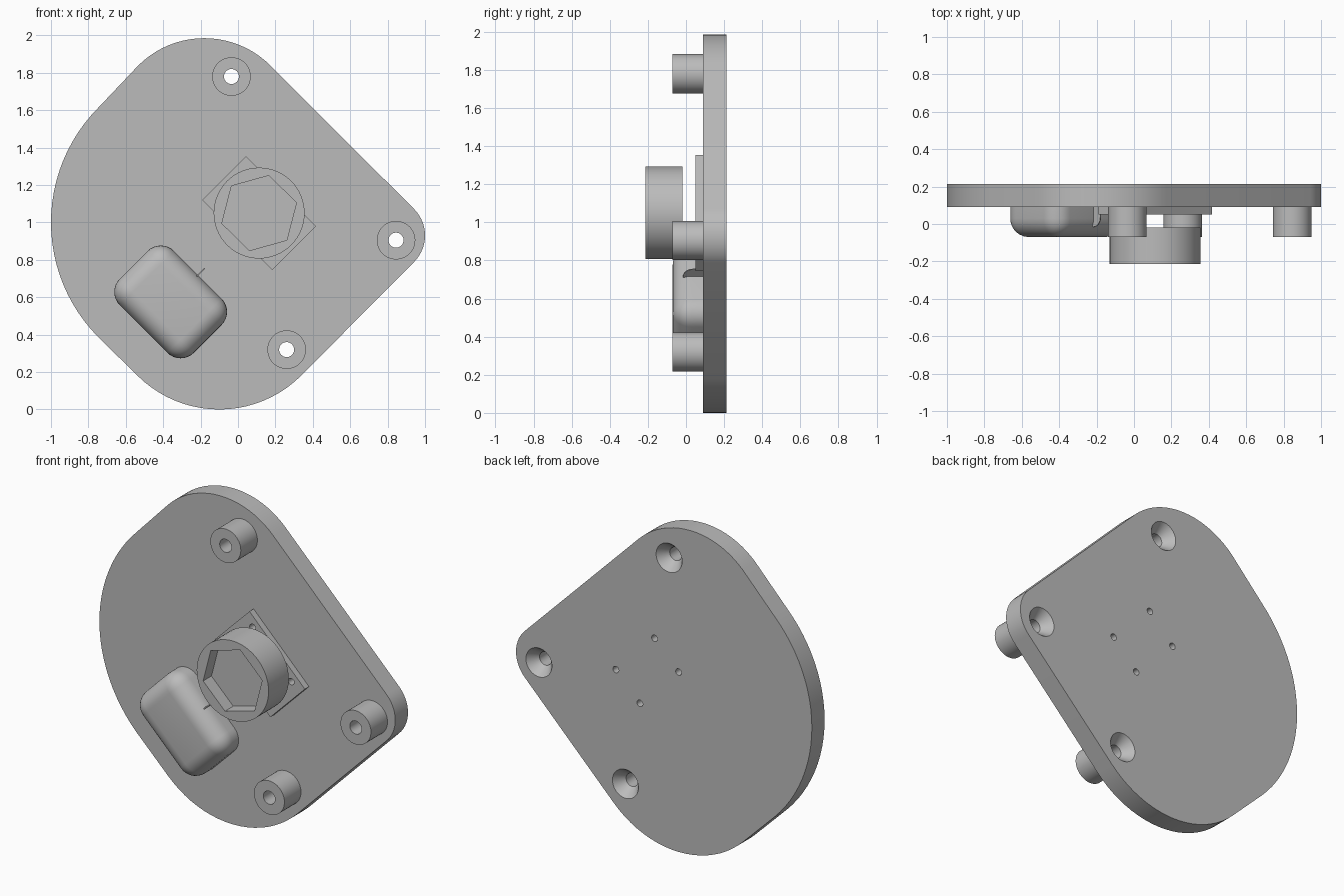
import bpy
import bmesh
from math import cos, sin, radians, pi, sqrt
from mathutils import Matrix, Vector

old = bpy.data.objects.get("Cube")
if old:
    bpy.data.objects.remove(old, do_unlink=True)

grey = bpy.data.materials.new("mid_grey")
grey.use_nodes = True
grey.diffuse_color = (0.5, 0.5, 0.5, 1)
grey.node_tree.nodes["Principled BSDF"].inputs["Base Color"].default_value = (0.5, 0.5, 0.5, 1)

FRONT, BACK = 0.09, 0.213          # faces of the base plate
HUB = (0.113, 1.05)
MOUNTS = [(-0.035, 1.78), (0.845, 0.905), (0.26, 0.32)]


def arc(c, r, start, end, n):
    """Points on an arc in the x-z plane, angles in degrees."""
    angles = [radians(start + (end - start) * i / n) for i in range(n + 1)]
    return [(c[0] + r * cos(a), c[1] + r * sin(a)) for a in angles]


def circle(c, r, n=48, turn=0):
    return arc(c, r, turn, turn + 360, n)[:-1]


def diagonal(c, u, v):
    """Point offset along the down-right (u) and up-right (v) diagonals."""
    return (c[0] + (u + v) / sqrt(2), c[1] + (v - u) / sqrt(2))


def finish(name, bm):
    bmesh.ops.recalc_face_normals(bm, faces=bm.faces)
    mesh = bpy.data.meshes.new(name)
    bm.to_mesh(mesh)
    bm.free()
    mesh.materials.append(grey)
    obj = bpy.data.objects.new(name, mesh)
    bpy.context.collection.objects.link(obj)
    return obj


def loft(name, *sections):
    """Closed solid through (outline, y) sections."""
    bm = bmesh.new()
    rings = [[bm.verts.new((x, y, z)) for x, z in outline] for outline, y in sections]
    for a, b in zip(rings, rings[1:]):
        for i in range(len(a)):
            j = (i + 1) % len(a)
            bm.faces.new((a[i], a[j], b[j], b[i]))
    bm.faces.new(rings[0])
    bm.faces.new(rings[-1])
    return finish(name, bm)


def activate(obj):
    bpy.ops.object.select_all(action='DESELECT')
    obj.select_set(True)
    bpy.context.view_layer.objects.active = obj


def cut(obj, cutters):
    activate(obj)
    for cutter in cutters:
        cutter.hide_render = True
        mod = obj.modifiers.new("cut", 'BOOLEAN')
        mod.operation, mod.solver, mod.object = 'DIFFERENCE', 'EXACT', cutter
        bpy.ops.object.modifier_apply(modifier=mod.name)


# Base plate outline: four tangent arcs joined by diagonal edges
outline = (arc((-0.13, 1.0), 0.87, 225, 135, 24) + arc((-0.18, 1.485), 0.5, 135, 45, 20)
           + arc((0.8, 0.93), 0.2, 45, -45, 14) + arc((-0.1, 0.62), 0.62, -45, -135, 20))
plate = loft("base_plate", (outline, FRONT), (outline, BACK))

# Bracket behind the socket, turned onto the diagonal
corners = [diagonal(HUB, u, v) for u, v in ((-.265, -.165), (-.265, .165), (.265, .165), (.265, -.165))]
bracket = loft("bracket", (corners, 0.05), (corners, FRONT))

# Standoffs with countersunk through holes
standoffs, screw_cutters = [], []
for i, c in enumerate(MOUNTS):
    post = circle(c, 0.103)
    standoffs.append(loft(f"standoff_{i + 1}", (post, -0.07), (post, FRONT)))
    shank = circle(c, 0.04)
    screw_cutters.append(loft("screw_cutter", (shank, -0.2), (shank, 0.15),
                              (circle(c, 0.088), BACK), (circle(c, 0.088), 0.3)))

# Four small holes through plate and bracket
pin_cutters = []
for u in (-0.185, 0.185):
    for v in (-0.115, 0.115):
        hole = circle(diagonal(HUB, u, v), 0.02, 20)
        pin_cutters.append(loft("pin_cutter", (hole, -0.01), (hole, 0.3)))

# Round socket with a hexagonal recess
rim = circle(HUB, 0.243, 64)
socket = loft("hex_socket", (rim, -0.213), (rim, -0.018))
hexagon = circle(HUB, 0.207, 6, 15.5)
hex_cutter = loft("hex_cutter", (hexagon, -0.3), (hexagon, -0.133))

cut(plate, screw_cutters + pin_cutters)
cut(bracket, pin_cutters)
for post, cutter in zip(standoffs, screw_cutters):
    cut(post, [cutter])
cut(socket, [hex_cutter])
for cutter in screw_cutters + pin_cutters + [hex_cutter]:
    bpy.data.objects.remove(cutter, do_unlink=True)

# Soft rounded housing, flat against the plate
bm = bmesh.new()
bmesh.ops.create_cube(bm, size=1)
bmesh.ops.scale(bm, vec=(0.56, FRONT + 0.07, 0.41), verts=bm.verts)
soft = [e for e in bm.edges if min(v.co.y for v in e.verts) < 0]
bmesh.ops.bevel(bm, geom=soft, offset=0.1, segments=8, profile=0.5, affect='EDGES')
bmesh.ops.rotate(bm, matrix=Matrix.Rotation(radians(45), 3, 'Y'), verts=bm.verts)
bmesh.ops.translate(bm, vec=Vector((-0.36, (FRONT - 0.07) / 2, 0.575)), verts=bm.verts)
housing = finish("rounded_housing", bm)

# Thin round-ended tab standing on the plate beside the housing
bm = bmesh.new()
side = [(0.052, FRONT)] + [(0.052 * cos(a), 0.037 - 0.052 * sin(a))
                           for a in (pi * i / 16 for i in range(17))] + [(-0.052, FRONT)]
faces = []
for u in (-0.003, 0.003):
    ring = []
    for v, y in side:
        x, z = diagonal((-0.215, 0.718), u, v)
        ring.append(bm.verts.new((x, y, z)))
    bm.faces.new(ring)
    faces.append(ring)
a, b = faces
for i in range(len(a)):
    j = (i + 1) % len(a)
    bm.faces.new((a[i], a[j], b[j], b[i]))
tab = finish("thin_tab", bm)

for obj in [plate, bracket, socket, housing, tab] + standoffs:
    activate(obj)
    bpy.ops.object.shade_smooth_by_angle(angle=radians(30))
